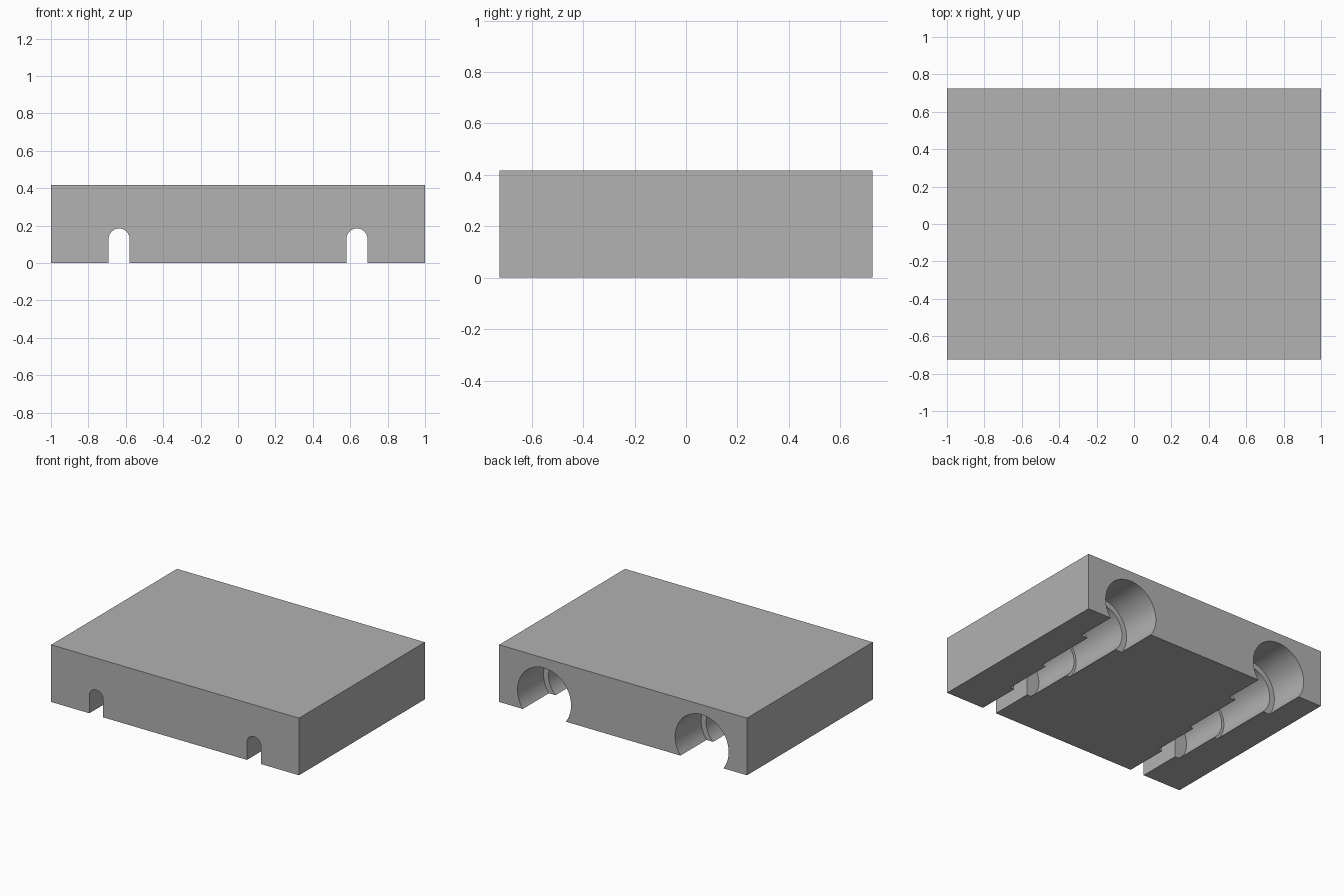
import bpy
import bmesh
from math import cos, sin, pi

if "Cube" in bpy.data.objects:
    bpy.data.objects.remove(bpy.data.objects["Cube"], do_unlink=True)

DEPTH, HEIGHT = 1.45, 0.417
BACK = DEPTH / 2
AXIS_X, AXIS_Z = 0.636, 0.129      # centre line of each stepped channel
SLOT_R = 0.056

grey = bpy.data.materials.new("plain grey")
grey.use_nodes = True
colour = (0.445, 0.445, 0.445, 1)
grey.diffuse_color = colour
grey.node_tree.nodes["Principled BSDF"].inputs["Base Color"].default_value = colour


def prism(name, profile, y_from, y_to):
    """Extrude an x-z outline along y."""
    bm = bmesh.new()
    face = bm.faces.new([bm.verts.new((x, y_from, z)) for x, z in profile])
    moved = bmesh.ops.extrude_face_region(bm, geom=[face])["geom"]
    verts = [v for v in moved if isinstance(v, bmesh.types.BMVert)]
    bmesh.ops.translate(bm, verts=verts, vec=(0, y_to - y_from, 0))
    bmesh.ops.recalc_face_normals(bm, faces=bm.faces)
    mesh = bpy.data.meshes.new(name)
    bm.to_mesh(mesh)
    bm.free()
    mesh.materials.append(grey)
    obj = bpy.data.objects.new(name, mesh)
    bpy.context.collection.objects.link(obj)
    return obj


def arc(cx, radius, turn, steps):
    return [(cx + radius * cos(turn * i / steps), AXIS_Z + radius * sin(turn * i / steps))
            for i in range(steps)]


def cut(target, cutter):
    cutter.hide_render = True
    mod = target.modifiers.new("cut", "BOOLEAN")
    mod.operation, mod.solver, mod.object = "DIFFERENCE", "EXACT", cutter
    bpy.context.view_layer.objects.active = target
    bpy.ops.object.modifier_apply(modifier=mod.name)
    bpy.data.objects.remove(cutter, do_unlink=True)


# Solid block
block = prism("block", [(-1, 0), (1, 0), (1, HEIGHT), (-1, HEIGHT)], -BACK, BACK)

for cx in (-AXIS_X, AXIS_X):
    # Bores narrowing in steps from the back: radius and reach
    for radius, reach in ((0.216, 0.30), (0.176, 0.77), (0.157, 1.13)):
        cut(block, prism("bore_cutter", arc(cx, radius, 2 * pi, 64), BACK - reach, BACK + 0.1))
    # Round-topped slot running out through the front
    arch = arc(cx, SLOT_R, pi, 24) + [(cx - SLOT_R, AXIS_Z), (cx - SLOT_R, -0.1), (cx + SLOT_R, -0.1)]
    cut(block, prism("slot_cutter", arch, -BACK - 0.1, BACK + 0.1))

# Smooth bores, crisp edges
bpy.ops.object.select_all(action="DESELECT")
block.select_set(True)
bpy.context.view_layer.objects.active = block
bpy.ops.object.shade_smooth_by_angle(angle=pi / 6)
